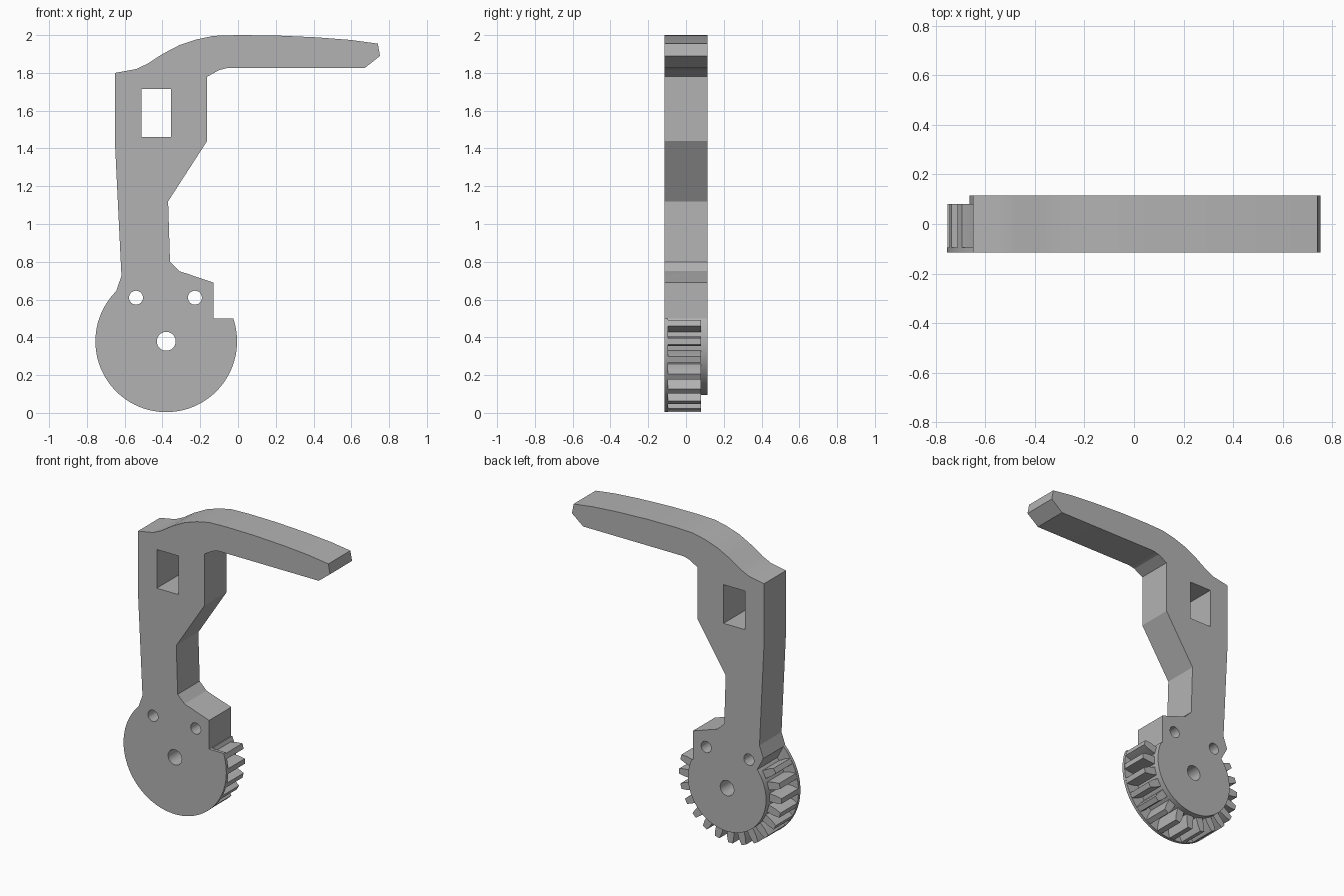
import bpy, bmesh
from math import sin, cos, radians, pi

if "Cube" in bpy.data.objects:
    bpy.data.objects.remove(bpy.data.objects["Cube"], do_unlink=True)

grey = bpy.data.materials.new("plain grey")
grey.use_nodes = True
colour = (0.45, 0.45, 0.45, 1)
grey.diffuse_color = colour
grey.node_tree.nodes["Principled BSDF"].inputs["Base Color"].default_value = colour

CX, CZ = -0.38, 0.379          # pivot of the geared end
FRONT, BACK = -0.115, 0.115


def prism(name, points, y0, y1):
    """Extrude an x-z outline from y0 to y1."""
    bm = bmesh.new()
    face = bm.faces.new([bm.verts.new((x, y0, z)) for x, z in points])
    moved = bmesh.ops.extrude_face_region(bm, geom=[face])["geom"]
    verts = [v for v in moved if isinstance(v, bmesh.types.BMVert)]
    bmesh.ops.translate(bm, vec=(0, y1 - y0, 0), verts=verts)
    bmesh.ops.recalc_face_normals(bm, faces=bm.faces)
    mesh = bpy.data.meshes.new(name)
    bm.to_mesh(mesh)
    bm.free()
    mesh.materials.append(grey)
    ob = bpy.data.objects.new(name, mesh)
    bpy.context.collection.objects.link(ob)
    return ob


def polar(r, degrees):
    a = radians(degrees)
    return CX + r * cos(a), CZ + r * sin(a)


def circle(x, z, r, n):
    return [(x + r * cos(2 * pi * i / n), z + r * sin(2 * pi * i / n)) for i in range(n)]


def box(x0, x1, z0, z1):
    return [(x0, z0), (x1, z0), (x1, z1), (x0, z1)]


def combine(target, other, operation):
    """Apply a boolean and discard the helper."""
    other.hide_render = True
    mod = target.modifiers.new("boolean", "BOOLEAN")
    mod.operation, mod.object, mod.solver = operation, other, "EXACT"
    bpy.context.view_layer.objects.active = target
    bpy.ops.object.modifier_apply(modifier=mod.name)
    bpy.data.objects.remove(other, do_unlink=True)


# Arm with hooked handle
outline = [
    (-0.65, 1.80), (-0.54, 1.82), (-0.48, 1.848), (-0.4, 1.9), (-0.31, 1.947),
    (-0.22, 1.977), (-0.13, 1.996), (0, 2), (0.2, 1.998), (0.42, 1.988),
    (0.6, 1.974), (0.74, 1.955), (0.752, 1.89), (0.67, 1.825), (-0.06, 1.825),
    (-0.1, 1.815), (-0.163, 1.78), (-0.163, 1.44), (-0.37, 1.12), (-0.36, 0.8),
    (-0.31, 0.75), (-0.13, 0.69), (-0.13, 0.49), (CX, CZ),
    (-0.60, 0.56), (-0.645, 0.645), (-0.617, 0.725), (-0.65, 1.4)]
arm = prism("geared_arm", outline, FRONT, BACK)

# Front flange and rear hub
combine(arm, prism("flange", circle(CX, CZ, 0.375, 96), FRONT, -0.095), "UNION")
combine(arm, prism("hub", circle(CX, CZ, 0.285, 96), -0.105, BACK), "UNION")

# Gear teeth around the exposed rim
for angle in range(150, 376, 15):
    tooth = [polar(0.27, angle - 5.5), polar(0.335, angle - 4.2), polar(0.374, angle - 2.6),
             polar(0.374, angle + 2.6), polar(0.335, angle + 4.2), polar(0.27, angle + 5.5)]
    combine(arm, prism("tooth", tooth, -0.105, 0.08), "UNION")

# Rim notch, window and pin holes
cutters = [box(-0.13, 0.1, 0.5, 0.69), box(-0.512, -0.355, 1.46, 1.715),
           circle(CX, CZ, 0.05, 32), circle(-0.54, 0.61, 0.037, 24),
           circle(-0.228, 0.61, 0.037, 24)]
for points in cutters:
    combine(arm, prism("cutter", points, -0.2, 0.2), "DIFFERENCE")

# Smooth round walls, crisp edges
bpy.ops.object.select_all(action="DESELECT")
arm.select_set(True)
bpy.context.view_layer.objects.active = arm
bpy.ops.object.shade_smooth_by_angle(angle=radians(15))
